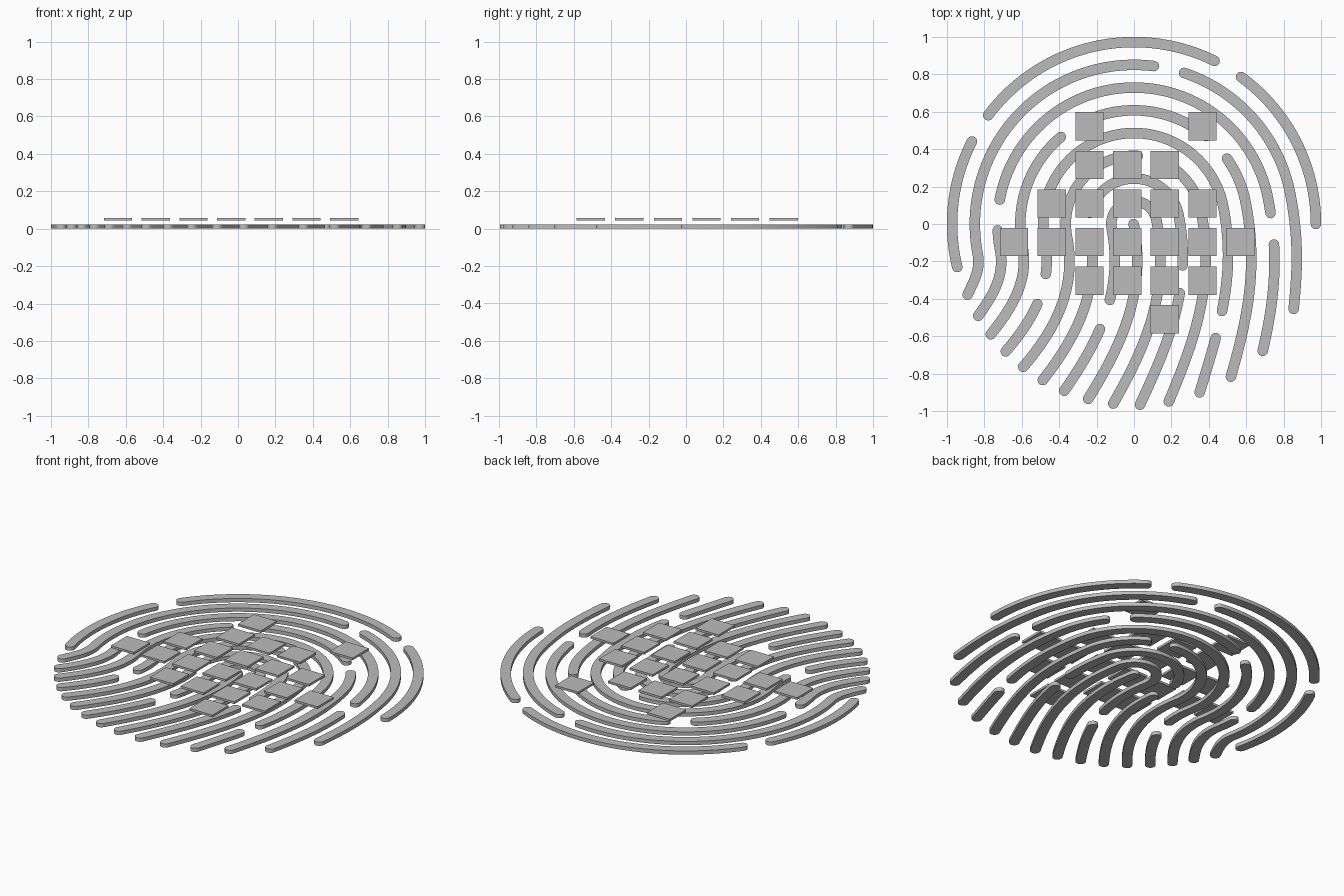
import bpy, bmesh, math
from mathutils import Vector

if "Cube" in bpy.data.objects:
    bpy.data.objects.remove(bpy.data.objects["Cube"])

mat = bpy.data.materials.new("plain_grey")
mat.diffuse_color = (0.5, 0.5, 0.5, 1)
mat.use_nodes = True
mat.node_tree.nodes["Principled BSDF"].inputs["Base Color"].default_value = mat.diffuse_color

STEP, R1, HW, TOP = 0.1215, 0.972, 0.028, 0.022   # ridge spacing, outer radius, half width, height
LEAN = math.radians(11)                           # tilt of the line where arcs turn into flow lines
# lower ends of the flow lines, left to right: (angle on outer circle, tilt from vertical)
ENDS = [(203, 25), (210.5, 36), (217.6, 39), (224.8, 41), (232.2, 41), (239.7, 38), (247.3, 35),
        (255.3, 32), (263.4, 30), (271.9, 25), (281.1, 23), (291.3, 17), (302.4, 16), (315.4, 13), (332, 6)]
# centres of the breaks in the ridges
GAPS = [Vector(g) for g in [(-.82, .513), (.5, .837), (.19, .83), (-.72, .053), (.743, -.024),
        (-.325, .525), (.45, .42), (-.484, -.353), (.476, -.545), (.107, .36), (-.23, -.02),
        (.27, -.297), (-.139, -.49)]]
GAP_R = 0.075


def polar(r, a):
    return Vector((r * math.cos(a), r * math.sin(a)))


def arc(r, a0, a1):
    n = max(8, int(abs(a1 - a0) * r / 0.015))
    return [polar(r, a0 + (a1 - a0) * i / n) for i in range(n + 1)]


def flow(start, i):
    """Smooth line from an arc end down to lower end number i."""
    ang, tilt = (math.radians(v) for v in ENDS[i])
    end = polar(0.966, ang)
    h = (end - start).length * 0.37
    b = start + h * Vector((math.sin(LEAN), -math.cos(LEAN)))
    c = end + h * Vector((math.sin(tilt), math.cos(tilt)))
    n = max(8, int((end - start).length / 0.015))
    pts = []
    for k in range(n + 1):
        t = k / n
        u = 1 - t
        pts.append(u**3 * start + 3 * u * u * t * b + 3 * u * t * t * c + t**3 * end)
    return pts


def split(path):
    """Cut a path at the breaks."""
    runs, run = [], []
    for p in path:
        if any((p - g).length < GAP_R for g in GAPS):
            if len(run) > 2:
                runs.append(run)
            run = []
        else:
            run.append(p)
    if len(run) > 2:
        runs.append(run)
    return runs


def finish(bm, name):
    bmesh.ops.recalc_face_normals(bm, faces=bm.faces)
    me = bpy.data.meshes.new(name)
    bm.to_mesh(me)
    bm.free()
    me.materials.append(mat)
    ob = bpy.data.objects.new(name, me)
    bpy.context.collection.objects.link(ob)
    return ob


def ridge(pts, name):
    """Flat bar with rounded ends along a path."""
    rows = []
    tan = [(pts[min(i + 1, len(pts) - 1)] - pts[max(i - 1, 0)]).normalized() for i in range(len(pts))]
    caps = [math.radians(a) for a in (86, 65, 43, 21)]
    rows += [(pts[0] - tan[0] * HW * math.sin(a), tan[0], HW * math.cos(a)) for a in caps]
    rows += [(p, t, HW) for p, t in zip(pts, tan)]
    rows += [(pts[-1] + tan[-1] * HW * math.sin(a), tan[-1], HW * math.cos(a)) for a in reversed(caps)]
    bm = bmesh.new()
    rings = []
    for p, t, w in rows:
        n = Vector((-t.y, t.x)) * w
        rings.append([bm.verts.new((q.x, q.y, z)) for q, z in
                      ((p + n, 0), (p - n, 0), (p - n, TOP), (p + n, TOP))])
    for a, b in zip(rings, rings[1:]):
        for k in range(4):
            bm.faces.new((a[k], a[(k + 1) % 4], b[(k + 1) % 4], b[k]))
    bm.faces.new(rings[0])
    bm.faces.new(rings[-1])
    ob = finish(bm, name)
    bpy.ops.object.select_all(action='DESELECT')
    bpy.context.view_layer.objects.active = ob
    ob.select_set(True)
    bpy.ops.object.shade_smooth_by_angle(angle=math.radians(35))


# ridges: the outer ring, seven loops with flowing legs, and the core line
paths = [arc(R1, math.radians(193.7), 0)]
for k in range(1, 8):
    r = R1 - STEP * k
    over = arc(r, math.pi + LEAN, LEAN)
    left, right = flow(over[0], k - 1), flow(over[-1], 15 - k)
    paths.append(left[:0:-1] + over + right[1:])
paths.append(flow(Vector((-0.002, 0.0)), 7))
for k, path in enumerate(paths):
    for j, run in enumerate(split(path)):
        ridge(run, f"ridge_{k + 1}_{j + 1}")

# floating square tiles on a regular grid
for row, cols in enumerate(["25", "234", "12345", "0123456", "2345", "4"]):
    for c in cols:
        bm = bmesh.new()
        bmesh.ops.create_cube(bm, size=1)
        bmesh.ops.scale(bm, vec=(0.151, 0.151, 0.013), verts=bm.verts)
        bmesh.ops.translate(bm, vec=(-0.641 + 0.2015 * int(c), 0.522 - 0.2062 * row, 0.0495), verts=bm.verts)
        finish(bm, f"tile_{row + 1}_{c}")
